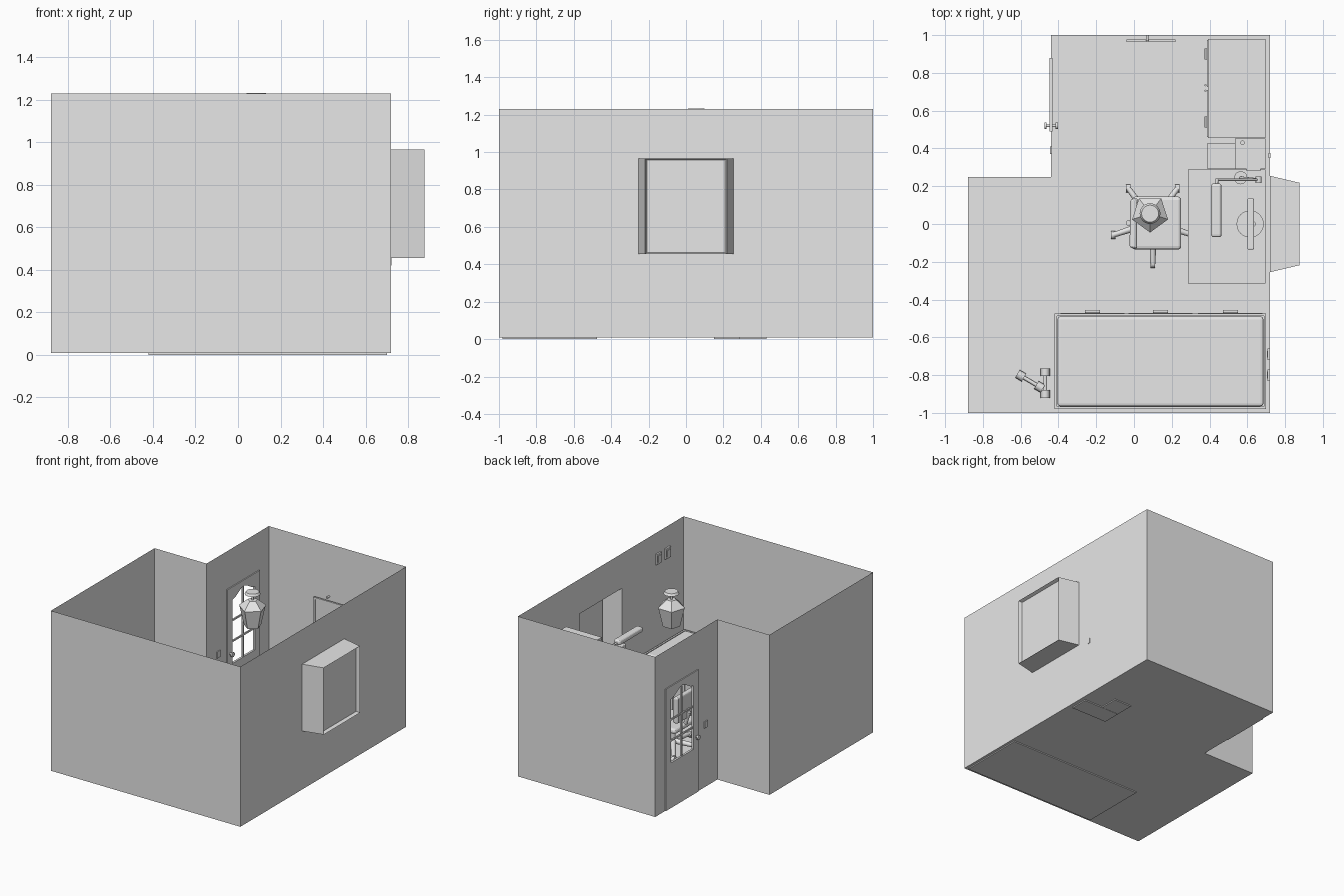
import bpy, bmesh, math
from mathutils import Vector

cube = bpy.data.objects.get("Cube")
if cube:
    bpy.data.objects.remove(cube, do_unlink=True)

grey = bpy.data.materials.new("plain_grey")
grey.use_nodes = True
grey.diffuse_color = (0.8, 0.8, 0.8, 1)
grey.node_tree.nodes["Principled BSDF"].inputs["Base Color"].default_value = (0.8, 0.8, 0.8, 1)


def finish(name, bm):
    me = bpy.data.meshes.new(name)
    bm.to_mesh(me)
    bm.free()
    ob = bpy.data.objects.new(name, me)
    bpy.context.collection.objects.link(ob)
    me.materials.append(grey)
    return ob


def box(name, x, y, z, bevel=0):
    """Box from (min, max) pairs."""
    bm = bmesh.new()
    bmesh.ops.create_cube(bm, size=1)
    for v in bm.verts:
        v.co = [(a + b) / 2 + c * (b - a) for c, (a, b) in zip(v.co, (x, y, z))]
    if bevel:
        bmesh.ops.bevel(bm, geom=bm.edges[:], offset=bevel, segments=3, profile=0.5, affect='EDGES')
    return finish(name, bm)


def rod(name, a, b, r, r2=None, sides=12):
    """Round bar or cone between two points."""
    a, b = Vector(a), Vector(b)
    bm = bmesh.new()
    bmesh.ops.create_cone(bm, cap_ends=True, segments=sides, radius1=r,
                          radius2=r if r2 is None else r2, depth=(b - a).length)
    turn = (b - a).to_track_quat('Z', 'Y')
    for v in bm.verts:
        v.co = turn @ v.co + (a + b) / 2
    if sides > 6:
        for f in bm.faces:
            f.smooth = len(f.verts) == 4
    return finish(name, bm)


def polygons(name, faces):
    bm = bmesh.new()
    for f in faces:
        bm.faces.new([bm.verts.new(p) for p in f])
    bmesh.ops.remove_doubles(bm, verts=bm.verts[:], dist=0.0005)
    return finish(name, bm)


def side_wall(name, x, y0, y1, hole):
    """Wall along y with a rectangular opening (y0, y1, z0, z1)."""
    a, b, c, d = hole
    parts = [(y0, a, FLOOR, TOP), (b, y1, FLOOR, TOP), (a, b, FLOOR, c), (a, b, d, TOP)]
    polygons(name, [[(x, p, r), (x, q, r), (x, q, s), (x, p, s)] for p, q, r, s in parts])


# Room shell: floor and walls, open above
FLOOR, TOP = 0.008, 1.23
plan = [(-0.88, -1), (0.72, -1), (0.72, 1), (-0.44, 1), (-0.44, 0.25), (-0.88, 0.25)]
polygons("floor", [[(x, y, FLOOR) for x, y in plan]])
plain = []
for i, (p, q) in enumerate(zip(plan, plan[1:] + plan[:1])):
    if i not in (1, 3):
        plain.append([(*p, FLOOR), (*q, FLOOR), (*q, TOP), (*p, TOP)])
polygons("plain_walls", plain)
BAY = (-0.255, 0.255, 0.455, 0.965)
side_wall("window_wall", 0.72, -1, 1, BAY)
side_wall("door_wall", -0.44, 0.25, 1, (0.54, 0.83, 0.34, 0.91))

# Bay window, tapering outward, with a recessed pane
a, b, c, d = BAY
bm = bmesh.new()
inner = [bm.verts.new((0.72, y, z)) for y, z in ((a, c), (b, c), (b, d), (a, d))]
outer = [bm.verts.new((0.877, y, z)) for y, z in ((-0.218, c), (0.218, c), (0.218, d), (-0.218, d))]
for i in range(4):
    j = (i + 1) % 4
    bm.faces.new((inner[i], inner[j], outer[j], outer[i]))
pane = bm.faces.new(outer)
bmesh.ops.inset_individual(bm, faces=[pane], thickness=0.02)
bmesh.ops.inset_individual(bm, faces=[pane], thickness=0.012, depth=-0.025)
finish("bay_window", bm)

# Door with an arched, barred opening
door = box("door", (-0.448, -0.432), (0.49, 0.88), (0.01, 0.94))
ymid, half = 0.685, 0.135
outline = [(ymid - half, 0.355), (ymid + half, 0.355)]
for i in range(9):
    t = 1 - i / 4
    outline.append((ymid + half * t, 0.84 + 0.028 * (1 + math.cos(math.pi * t))))
bm = bmesh.new()
face = bm.faces.new([bm.verts.new((-0.5, y, z)) for y, z in outline])
solid = bmesh.ops.extrude_face_region(bm, geom=[face])["geom"]
bmesh.ops.translate(bm, vec=(0.12, 0, 0), verts=[v for v in solid if isinstance(v, bmesh.types.BMVert)])
bmesh.ops.recalc_face_normals(bm, faces=bm.faces[:])
cutter = finish("door_cutter", bm)
cutter.hide_render = True
cutter.hide_set(True)
cut = door.modifiers.new("opening", 'BOOLEAN')
cut.object = cutter
cut.solver = 'EXACT'
bpy.context.view_layer.objects.active = door
bpy.ops.object.modifier_apply(modifier="opening")
bpy.data.objects.remove(cutter, do_unlink=True)
box("door_bar_upright", (-0.445, -0.435), (ymid - 0.006, ymid + 0.006), (0.355, 0.89))
for z in (0.52, 0.68):
    box("door_bar_cross", (-0.445, -0.435), (ymid - half, ymid + half), (z - 0.006, z + 0.006))
rod("door_handle_shaft", (-0.465, 0.52, 0.44), (-0.415, 0.52, 0.44), 0.007)
for x in (-0.475, -0.415):
    rod("door_knob", (x, 0.52, 0.44), (x + 0.012, 0.52, 0.44), 0.018)
box("light_switch", (-0.446, -0.434), (0.37, 0.41), (0.46, 0.51))

# Bed with drawers
box("bed_base", (-0.42, 0.70), (-0.98, -0.475), (0, 0.30))
for y in ((-0.98, -0.967), (-0.488, -0.475)):
    box("bed_side_rail", (-0.42, 0.70), y, (0.30, 0.38))
for x in ((-0.42, -0.407), (0.687, 0.70)):
    box("bed_end_rail", x, (-0.967, -0.488), (0.30, 0.38))
box("mattress", (-0.405, 0.685), (-0.965, -0.49), (0.28, 0.385), 0.015)
for x in (-0.22, 0.14, 0.51):
    box("bed_drawer", (x - 0.17, x + 0.17), (-0.476, -0.47), (0.05, 0.25))
    rod("bed_drawer_handle", (x - 0.04, -0.463, 0.16), (x + 0.04, -0.463, 0.16), 0.008)

# Wardrobe with doors and drawers
box("wardrobe", (0.392, 0.695), (0.455, 0.98), (0.008, 0.95))
for y in (0.585, 0.85):
    box("wardrobe_door", (0.386, 0.393), (y - 0.125, y + 0.125), (0.28, 0.93))
    box("wardrobe_drawer", (0.386, 0.393), (y - 0.125, y + 0.125), (0.04, 0.26))
for y in (0.54, 0.90):
    rod("wardrobe_drawer_handle", (0.38, y - 0.03, 0.15), (0.38, y + 0.03, 0.15), 0.006)
for y in (0.705, 0.735):
    rod("wardrobe_door_handle", (0.378, y, 0.56), (0.378, y, 0.64), 0.006)

# Desk and its cabinet
box("desk_top", (0.287, 0.695), (-0.315, 0.288), (0.335, 0.355))
box("desk_side_panel", (0.31, 0.69), (-0.30, -0.28), (0.008, 0.335))
box("desk_cabinet", (0.39, 0.69), (0.15, 0.288), (0, 0.335))
box("low_cabinet", (0.39, 0.535), (0.29, 0.43), (0, 0.30))
box("computer_tower", (0.535, 0.695), (0.29, 0.452), (0.008, 0.42))
for y in (0.31, 0.40):
    box("tower_vent", (0.595, 0.67), (y - 0.03, y + 0.03), (0.42, 0.427))
rod("tower_button", (0.575, 0.43, 0.42), (0.575, 0.43, 0.428), 0.012)

# Monitor
rod("monitor_base", (0.615, 0, 0.355), (0.615, 0, 0.367), 0.072, sides=24)
rod("monitor_stem", (0.63, 0, 0.36), (0.63, 0, 0.50), 0.014)
box("monitor_screen", (0.60, 0.635), (-0.135, 0.135), (0.42, 0.62), 0.006)

# Desk lamp with a long hood
rod("lamp_foot", (0.565, 0.245, 0.355), (0.565, 0.245, 0.37), 0.035)
rod("lamp_lower_arm", (0.565, 0.245, 0.37), (0.66, 0.235, 0.62), 0.007)
rod("lamp_upper_arm", (0.66, 0.235, 0.62), (0.44, 0.235, 0.80), 0.007)
rod("lamp_joint", (0.66, 0.218, 0.62), (0.66, 0.252, 0.62), 0.016)
rod("lamp_neck", (0.44, 0.24, 0.80), (0.436, 0.19, 0.80), 0.008)
box("lamp_hood", (0.408, 0.464), (-0.07, 0.215), (0.785, 0.825), 0.015)

# Office chair with a five-legged foot
hub = (0.10, 0.01)
for i in range(5):
    t = math.radians(-90 + 72 * i)
    x, y = hub[0] + 0.22 * math.cos(t), hub[1] + 0.22 * math.sin(t)
    rod("chair_leg", (*hub, 0.07), (x, y, 0.045), 0.02, 0.014)
    rod("chair_castor", (x - 0.012, y, 0.03), (x + 0.012, y, 0.03), 0.022)
rod("chair_post", (*hub, 0.05), (*hub, 0.20), 0.016)
box("chair_seat", (-0.01, 0.25), (-0.135, 0.145), (0.19, 0.23), 0.018)
rod("chair_back_support", (0.01, 0.005, 0.20), (-0.03, 0.005, 0.32), 0.014)
back = box("chair_back", (-0.05, -0.012), (-0.13, 0.135), (0.27, 0.47), 0.014)
for v in back.data.vertices:
    v.co.x += 2.0 * v.co.y ** 2

# Pentagonal hanging lantern
lx, ly = 0.085, 0.055
rod("lantern_canopy", (lx, ly, 1.215), (lx, ly, 1.232), 0.055, 0.045, 24)
rod("lantern_stem", (lx, ly, 1.16), (lx, ly, 1.22), 0.008)
rod("lantern_roof", (lx, ly, 1.115), (lx, ly, 1.17), 0.10, 0.035, 5)
rod("lantern_body", (lx, ly, 0.97), (lx, ly, 1.115), 0.062, 0.096, 5)

# Framed picture on the back wall and small frames on the window wall
box("picture_panel", (-0.035, 0.215), (0.968, 0.972), (0.46, 0.80))
for x in ((-0.04, -0.025), (0.205, 0.22)):
    box("picture_frame_side", x, (0.963, 0.977), (0.45, 0.81))
for z in ((0.45, 0.465), (0.795, 0.81)):
    box("picture_frame_rail", (-0.04, 0.22), (0.963, 0.977), z)
rod("picture_hook", (0.07, 1.0, 0.83), (0.07, 0.97, 0.83), 0.007)
for y in (-0.69, -0.80):
    box("small_frame", (0.708, 0.72), (y - 0.03, y + 0.03), (0.99, 1.07))
    box("small_frame_picture", (0.703, 0.709), (y - 0.018, y + 0.018), (1.005, 1.055))
box("wall_socket", (0.712, 0.722), (0.35, 0.375), (0.42, 0.46))

# Dumbbells on the floor
for p, q in (((-0.60, -0.803), (-0.50, -0.862)), ((-0.47, -0.785), (-0.47, -0.90))):
    p, q = Vector((*p, 0.035)), Vector((*q, 0.035))
    step = (q - p).normalized() * 0.02
    rod("dumbbell_grip", p, q, 0.01)
    for end in (p, q):
        rod("dumbbell_weight", end - step, end + step, 0.024, sides=8)
